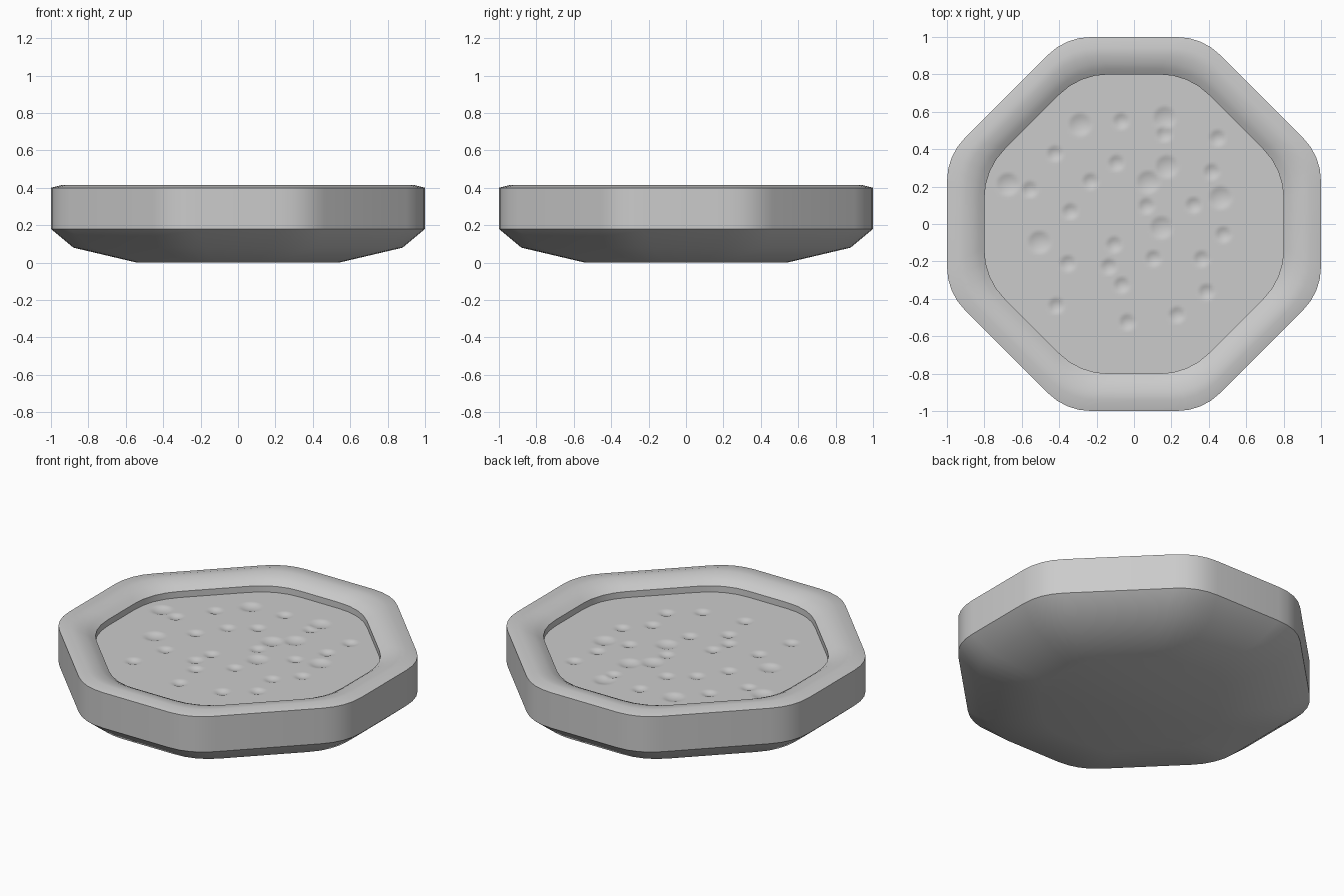
import bpy
import bmesh
import math
from mathutils import Vector, Matrix

default_cube = bpy.data.objects.get("Cube")
if default_cube:
    bpy.data.objects.remove(default_cube, do_unlink=True)

CORNER = 0.365        # where the octagon's straight sides would meet
FLOOR_Z = 0.33
ROUND_STEPS = 4


def make_material(name, colour):
    material = bpy.data.materials.new(name)
    material.use_nodes = True
    material.diffuse_color = colour
    shader = next(n for n in material.node_tree.nodes if n.type == 'BSDF_PRINCIPLED')
    shader.inputs["Base Color"].default_value = colour
    return material


def finish(name, bm, material, angle):
    """Turn a bmesh into a smooth shaded object with sharp edges kept."""
    mesh = bpy.data.meshes.new(name)
    bm.to_mesh(mesh)
    bm.free()
    obj = bpy.data.objects.new(name, mesh)
    bpy.context.collection.objects.link(obj)
    mesh.materials.append(material)
    bpy.ops.object.select_all(action='DESELECT')
    obj.select_set(True)
    bpy.context.view_layer.objects.active = obj
    bpy.ops.object.shade_smooth_by_angle(angle=math.radians(angle))
    return obj


def rounded_octagon(scale, rounding):
    """Outline points, anticlockwise, with every corner rounded by a curve."""
    corners = []
    for quarter in range(4):
        turn = Matrix.Rotation(quarter * math.pi / 2, 2)
        corners += [turn @ Vector((1, side * CORNER)) for side in (-1, 1)]
    points = []
    for i, corner in enumerate(corners):
        before = (corners[i - 1] - corner).normalized() * rounding
        after = (corners[(i + 1) % len(corners)] - corner).normalized() * rounding
        for step in range(ROUND_STEPS + 1):
            t = step / ROUND_STEPS
            points.append((corner + before * (1 - t) ** 2 + after * t ** 2) * scale)
    return points


def build_dish(material):
    # Cross-section from the flat base, up the outside, over the rim and in:
    # scale, height, corner rounding
    profile = [
        (0.54, 0.0, 0.18), (0.88, 0.08, 0.16), (1.0, 0.18, 0.14),
        (1.0, 0.40, 0.14), (0.94, 0.415, 0.15), (0.90, 0.412, 0.16),
        (0.86, 0.402, 0.18), (0.83, 0.388, 0.19), (0.80, 0.368, 0.20),
        (0.80, 0.30, 0.20),
    ]
    bm = bmesh.new()
    rings = []
    for scale, height, rounding in profile:
        outline = rounded_octagon(scale, rounding)
        rings.append([bm.verts.new((p.x, p.y, height)) for p in outline])
    for low, high in zip(rings, rings[1:]):
        for i in range(len(low)):
            j = (i + 1) % len(low)
            bm.faces.new((low[i], low[j], high[j], high[i]))
    bm.faces.new(rings[0][::-1])
    bm.faces.new(rings[-1])
    return finish("dish_body", bm, material, 32)


def build_floor(material):
    # Dimple centres, laid out on axes turned against the dish
    small = [
        (-.35, .47), (-.13, .55), (-.06, .32), (-.24, .25), (-.41, .03),
        (.11, .32), (.26, .49), (.41, .3), (.63, .12), (.11, .04),
        (-.15, -.03), (-.24, -.11), (-.02, -.21), (-.24, -.23), (-.59, -.12),
        (-.33, -.41), (-.09, -.53), (.11, -.52), (.19, -.36), (.36, -.32),
        (.5, -.01), (.32, -.1),
    ]
    large = [(-.43, .56), (.07, .6), (-.47, .21), (.19, .14), (.32, .15),
             (.46, .37), (.11, -.1), (.46, -.15)]
    turn = Matrix.Rotation(math.radians(35), 2)
    dimples = [(turn @ Vector(c), 0.042, 0.011) for c in small]
    dimples += [(turn @ Vector(c), 0.06, 0.012) for c in large]

    bm = bmesh.new()
    bmesh.ops.create_grid(bm, x_segments=130, y_segments=130, size=0.84)
    # Trim the grid to an octagon whose edge is buried in the rim
    reach = 0.84 * (1 + CORNER)
    outside = [v for v in bm.verts if abs(v.co.x) + abs(v.co.y) > reach]
    bmesh.ops.delete(bm, geom=outside, context='VERTS')
    for v in bm.verts:
        v.co.z = FLOOR_Z
        for centre, radius, depth in dimples:
            distance = (v.co.xy - centre).length
            if distance < radius:
                v.co.z -= depth * (1 - (distance / radius) ** 2)
    # Trim the corners that the rounded rim would not cover
    bare = [v for v in bm.verts if v.co.xy.length > 0.92]
    bmesh.ops.delete(bm, geom=bare, context='VERTS')
    return finish("dimpled_floor", bm, material, 60)


grey = make_material("plain grey", (0.6, 0.6, 0.6, 1.0))
build_dish(grey)
build_floor(grey)
